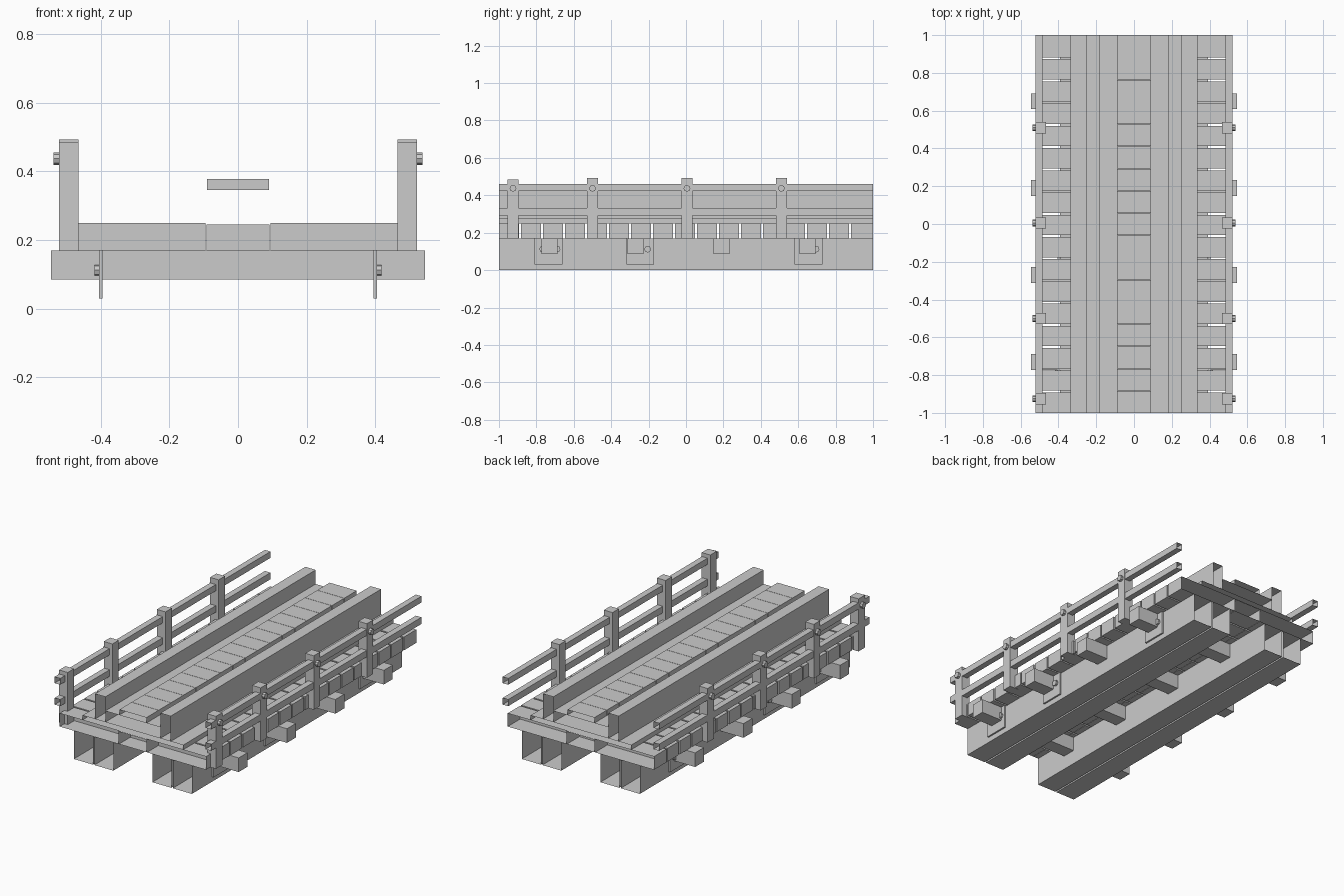
import bpy, bmesh, math
from mathutils import Matrix, Vector

cube = bpy.data.objects.get("Cube")
if cube:
    bpy.data.objects.remove(cube)

mat = bpy.data.materials.new("weathered_grey")
mat.use_nodes = True
GREY = (0.6, 0.6, 0.6, 1)
mat.diffuse_color = GREY
mat.node_tree.nodes["Principled BSDF"].inputs["Base Color"].default_value = GREY


def finish(name, bm):
    mesh = bpy.data.meshes.new(name)
    bm.to_mesh(mesh)
    bm.free()
    mesh.materials.append(mat)
    obj = bpy.data.objects.new(name, mesh)
    bpy.context.collection.objects.link(obj)
    return obj


def box(name, x, y, z, side=1):
    """Box from (min, max) ranges, mirrored in x by side; faces lying on
    the cut ends of the bridge (y = -1 and y = 1) are left open."""
    xs = sorted((side * x[0], side * x[1]))
    bm = bmesh.new()
    bmesh.ops.create_cube(bm, size=1)
    for v in bm.verts:
        for i, (lo, hi) in enumerate((xs, y, z)):
            v.co[i] = lo if v.co[i] < 0 else hi
    bmesh.ops.recalc_face_normals(bm, faces=bm.faces)
    ends = [f for f in bm.faces if all(abs(v.co.y) > 0.9999 for v in f.verts)
            and abs(f.normal.y) > 0.9]
    bmesh.ops.delete(bm, geom=ends, context='FACES')
    return finish(name, bm)


def bolt(name, side, x0, x1, y, z, radius):
    bm = bmesh.new()
    bmesh.ops.create_cone(bm, cap_ends=True, segments=8, radius1=radius,
                          radius2=radius, depth=x1 - x0)
    place = Matrix.Translation(Vector((side * (x0 + x1) / 2, y, z)))
    bm.transform(place @ Matrix.Rotation(math.pi / 2, 4, 'Y'))
    return finish(name, bm)


def around(c, width):
    return (c - width / 2, c + width / 2)


FULL = (-1, 1)

# Deck planks: split in three, the middle piece slightly lower
COUNT = 17
pitch = 2 / COUNT
for i in range(COUNT):
    y0 = -1 + i * pitch
    y1 = 1 if i == COUNT - 1 else y0 + pitch - 0.01
    box("middle_plank", (-0.092, 0.092), (y0, y1), (0.17, 0.245))
    for s in (-1, 1):
        box("side_plank", (0.094, 0.487), (y0, y1), (0.17, 0.25), s)
    # Walkway boards in the middle of the track
    box("walkway_board", (-0.09, 0.09), (y0, min(y0 + pitch - 0.002, 1) if y1 < 1 else 1),
        (0.345, 0.378))

# Cross beams under the deck
for y in (-0.73, -0.27, 0.19, 0.65):
    box("cross_beam", (-0.545, 0.545), around(y, 0.084), (0.085, 0.17))

# Raised track bed
box("track_base", (-0.335, 0.335), FULL, (0.25, 0.278))
box("track_bed", (-0.183, 0.183), FULL, (0.278, 0.345))

for s in (-1, 1):
    # Paired hollow girders
    box("inner_girder", (0.13, 0.256), FULL, (0, 0.17), s)
    box("outer_girder", (0.266, 0.393), FULL, (0, 0.17), s)
    # Kerb along the track
    box("kerb", (0.183, 0.252), FULL, (0.278, 0.43), s)
    # Hand rails
    box("top_rail", (0.484, 0.521), FULL, (0.422, 0.46), s)
    box("lower_rail", (0.484, 0.521), FULL, (0.293, 0.333), s)
    # Posts and their bolts
    for y, top in ((-0.925, 0.484), (-0.5, 0.493), (0.005, 0.493), (0.51, 0.493)):
        box("rail_post", (0.465, 0.522), around(y, 0.06), (0.168, top), s)
        bolt("post_bolt", s, 0.522, 0.538, y, 0.437, 0.018)
    # Hanger plates on the girders
    for y, bolts in ((-0.735, (-0.766, -0.69)), (-0.245, (-0.205,)), (0.655, (0.695,))):
        box("hanger_plate", (0.395, 0.405), around(y, 0.148), (0.03, 0.17), s)
        for b in bolts:
            bolt("plate_bolt", s, 0.405, 0.418, b, 0.112, 0.018)
